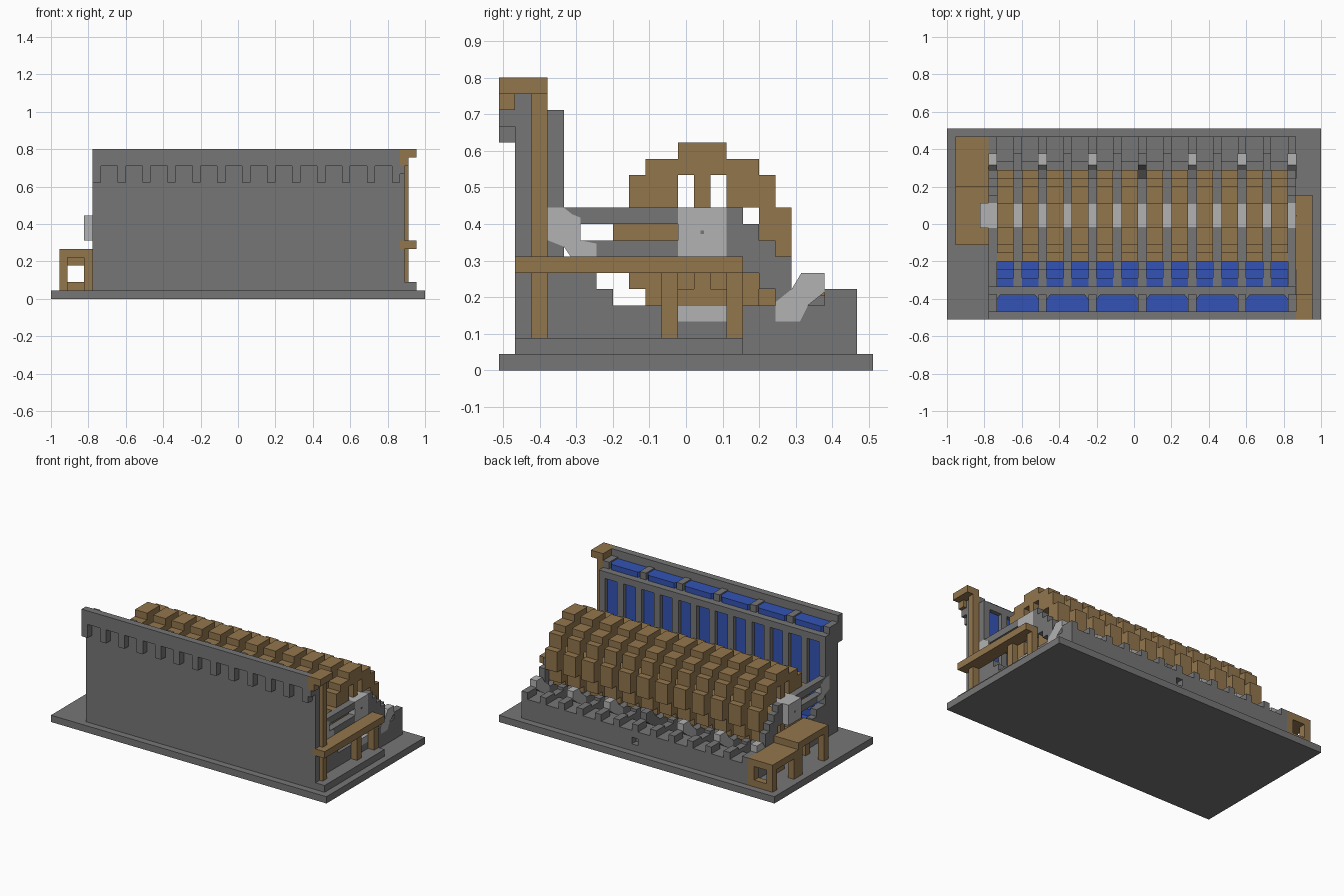
import bpy, bmesh
from mathutils import Vector, Matrix

U = 2 / 45                       # one block
OFFSET = Vector((22.5, 11.5, 0))

cube = bpy.data.objects.get("Cube")
if cube:
    bpy.data.objects.remove(cube, do_unlink=True)


def material(name, rgb):
    m = bpy.data.materials.new(name)
    m.use_nodes = True
    m.diffuse_color = (*rgb, 1)
    m.node_tree.nodes["Principled BSDF"].inputs["Base Color"].default_value = (*rgb, 1)
    return m


STONE = material("dark stone", (0.18, 0.18, 0.18))
PALE = material("pale stone", (0.45, 0.45, 0.45))
WOOD = material("wood", (0.29, 0.18, 0.073))
WATER = material("water blue", (0.033, 0.088, 0.46))


def finish(name, bm, mat):
    """Turn a block-unit bmesh into an object in the scene."""
    bmesh.ops.recalc_face_normals(bm, faces=bm.faces)
    for v in bm.verts:
        v.co = (v.co - OFFSET) * U
    mesh = bpy.data.meshes.new(name)
    bm.to_mesh(mesh)
    bm.free()
    mesh.materials.append(mat)
    ob = bpy.data.objects.new(name, mesh)
    bpy.context.scene.collection.objects.link(ob)
    return ob


def boxes(name, mat, spans, shifts=(0,)):
    """Boxes given as (x0, x1, y0, y1, z0, z1), repeated along x."""
    bm = bmesh.new()
    for dx in shifts:
        for x0, x1, y0, y1, z0, z1 in spans:
            mid = Vector(((x0 + x1) / 2 + dx, (y0 + y1) / 2, (z0 + z1) / 2))
            size = Matrix.Diagonal((x1 - x0, y1 - y0, z1 - z0, 1))
            bmesh.ops.create_cube(bm, size=1, matrix=Matrix.Translation(mid) @ size)
    return finish(name, bm, mat)


def prisms(name, mat, profile, depth, place, shifts):
    """Extrude a flat profile by a vector; place maps (a, b, shift) to 3D."""
    bm = bmesh.new()
    for s in shifts:
        face = bm.faces.new([bm.verts.new(place(a, b, s)) for a, b in profile])
        out = bmesh.ops.extrude_face_region(bm, geom=[face], use_keep_orig=True)
        moved = [g for g in out["geom"] if isinstance(g, bmesh.types.BMVert)]
        bmesh.ops.translate(bm, verts=moved, vec=depth)
    return finish(name, bm, mat)


def side(y, z, x):
    return (x, y, z)


ALONG_X = Vector((1, 0, 0))
CHANNELS = range(6, 42, 3)       # left edge of each wheel channel
DIVIDERS = range(5, 42, 3)       # left edge of each divider
BAYS = range(6, 42, 6)
ENDS = (5, 41)

# Ground slab and lower body
boxes("base_slab", STONE, [(0, 45, 0, 23, 0, 1)])
boxes("side_plinth", STONE, [(42, 44, 1, 15, 1, 2)])
boxes("channel_floor", STONE, [(0, 2, 4, 18, 1, 2), (0, 2, 4, 8, 2, 3.5),
                               (0, 2, 18, 19, 1, 3), (0, 2, 19, 21, 1, 4)], CHANNELS)
prisms("channel_dividers", STONE,
       [(4, 1), (21, 1), (21, 5), (20, 5), (20, 4), (7, 4), (7, 5), (6, 5), (6, 6), (4, 6)],
       ALONG_X, side, DIVIDERS)

# Back wall with a small drain hole
boxes("back_wall", STONE, [(5, 23, 21, 22, 1, 4), (24, 42, 21, 22, 1, 4),
                           (23, 24, 21, 22, 1, 2), (23, 24, 21, 22, 3, 4)])
boxes("back_battlements", STONE, [(0, 1, 21, 22, 4, 5)], DIVIDERS)

# Tall front wall, its parapet and corbels
boxes("front_wall", STONE, [(5, 42, 1, 3, 1, 16)])
boxes("parapet", STONE, [(5, 42, 0, 1, 16, 18)])
boxes("corbels", STONE, [(0, 1, 0, 1, 14, 16)], DIVIDERS)
boxes("wall_pillars", STONE, [(0, 1, 3, 4, 1, 15)], DIVIDERS)
boxes("wall_lintel", STONE, [(5, 42, 3, 4, 15, 16)])
boxes("tank_struts", STONE, [(0, 1, 1, 3, 16, 17)], range(5, 42, 6))

# Water in the tank, the sluices and the stepped chutes
prisms("tank_water", WATER, [(0, 1), (5, 1), (5, 2.5), (4.6, 3), (0.4, 3), (0, 2.5)],
       Vector((0, 0, 0.8)), lambda a, b, s: (s + a, b, 16), BAYS)
boxes("sluice_water", WATER, [(0, 2, 3, 3.4, 4, 15)], CHANNELS)
boxes("chute_water", WATER, [(0, 2, 3.4, 5, 3, 6), (0, 2, 5, 6, 3, 5.7),
                             (0, 2, 6, 7, 3, 4.7)], CHANNELS)


# Water wheels: stepped rim with four spokes
def in_wheel(y, z):
    inside = (abs(y) < 2 and abs(z) < 4) or (abs(z) < 2 and abs(y) < 4)
    return y * y + z * z < 27 and (not inside or y == 0 or z == 0)


bm = bmesh.new()
for x in CHANNELS:
    cells = []
    for y in range(-5, 6):
        for z in range(-5, 6):
            if in_wheel(y, z):
                corners = [(0, 0), (1, 0), (1, 1), (0, 1)]
                cells.append(bm.faces.new(
                    [bm.verts.new((x, 12 + y + a, 8 + z + b)) for a, b in corners]))
bmesh.ops.remove_doubles(bm, verts=bm.verts, dist=0.01)
out = bmesh.ops.extrude_face_region(bm, geom=bm.faces[:], use_keep_orig=True)
rims = [g for g in out["geom"] if isinstance(g, bmesh.types.BMVert)]
bmesh.ops.translate(bm, verts=rims, vec=(2, 0, 0))
bmesh.ops.dissolve_limit(bm, angle_limit=0.01, verts=bm.verts, edges=bm.edges)
finish("water_wheels", bm, WOOD)

# Axle with end bearings
boxes("axle", PALE, [(4, 42, 11, 14, 7, 10)])
boxes("axle_pin", STONE, [(3.95, 42.05, 12.4, 12.6, 8.4, 8.6)])
boxes("lower_bearings", PALE, [(-0.02, 1.02, 11, 14, 3, 4.01)], ENDS)

# Arms that tie the axle to the front wall and the rear
boxes("axle_arms", STONE, [(0, 1, 4, 11, 9, 10), (0, 1, 5, 11, 7, 8),
                           (0, 1, 14, 15, 7, 10), (0, 1, 15, 16, 6, 9),
                           (0, 1, 16, 17, 5, 8), (0, 1, 17, 18, 4, 7)], ENDS)
prisms("wall_brackets", PALE,
       [(3, 10), (4, 10), (4.5, 9.6), (5, 9.4), (5, 8), (6, 7.8), (6, 7), (4.4, 7),
        (4, 7.6), (3, 8)], Vector((1.04, 0, 0)),
       lambda a, b, s: (s - 0.02, a, b), ENDS)

# Slanted clamps behind the wheels
clamp = [(17, 3), (18.5, 3), (19, 4), (20, 4.8), (20, 6), (18.6, 6), (18, 5), (17, 4.2)]
prisms("pale_clamps", PALE, clamp, Vector((1.04, 0, 0)),
       lambda a, b, s: (s - 0.02, a, b), [x for x in range(5, 42, 6) if x != 23])
prisms("middle_clamp", STONE, clamp, ALONG_X, side, [23])
boxes("small_clamps", STONE, [(0, 1, 17, 18, 3, 5), (0, 1, 18, 20, 3, 4.6)],
      range(8, 42, 6))

# Wooden walkway and post on the left side
boxes("walkway", WOOD, [(42, 44, 1, 15, 6, 7)])
boxes("walkway_legs", WOOD, [(42, 43, 10, 11, 2, 6), (42, 43, 14, 15, 2, 6)])
boxes("corner_post", WOOD, [(42, 43, 2, 3, 2, 17)])
boxes("post_cap", WOOD, [(42, 44, 0, 3, 17, 18), (42, 43, 0, 1, 16, 17)])
boxes("cap_bracket", STONE, [(42, 42.5, 1, 2, 2, 17), (42, 42.5, 0, 1, 15, 16)])

# Two wooden platforms at different heights on the right side
for name, y0, y1, top in (("high_platform", 9, 16, 6), ("low_platform", 16, 22, 5)):
    legs = [(x, x + 1, y, y + 1, 1, top - 1) for x in (1, 4) for y in (y0, y1 - 1)]
    boxes(name, WOOD, [(1, 5, y0, y1, top - 1, top)] + legs)
boxes("platform_sill", WOOD, [(2, 4, 21, 22, 1, 2)])
